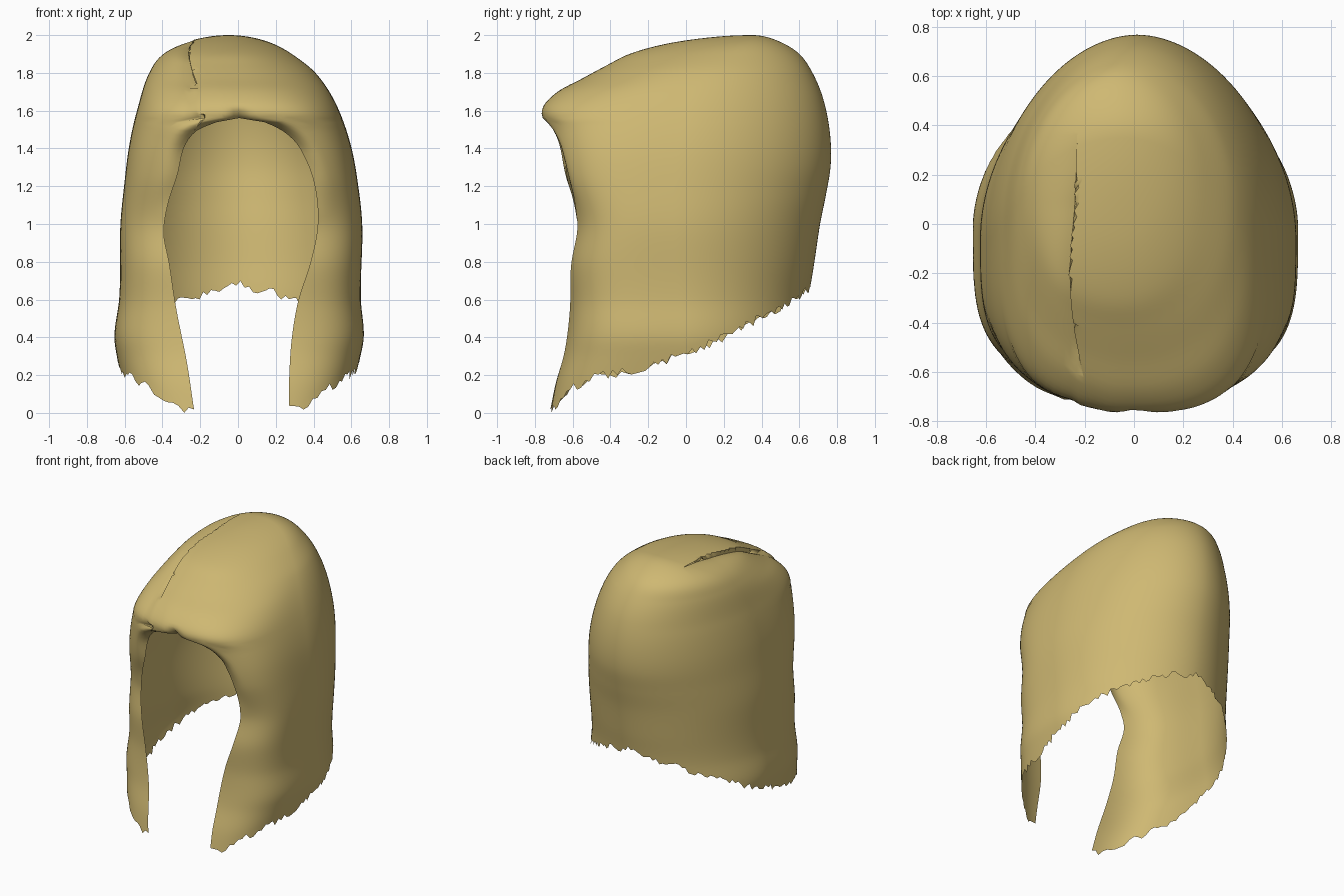
import bpy, bmesh, math, random
from mathutils import Vector

random.seed(4)
old = bpy.data.objects.get("Cube")
if old:
    bpy.data.objects.remove(old)

COLS, ROWS, TOP = 160, 90, 2.0


def curve(points, key=lambda v: v):
    """Smooth interpolation through (position, value) points."""
    pts = sorted((key(p), v) for p, v in points)
    xs, ys = [p[0] for p in pts], [p[1] for p in pts]
    slopes = [(ys[i + 1] - ys[i]) / (xs[i + 1] - xs[i]) for i in range(len(xs) - 1)]
    tans = [slopes[0]] + [(a + b) / 2 for a, b in zip(slopes, slopes[1:])] + [slopes[-1]]

    def value(p):
        x = min(max(key(p), xs[0]), xs[-1])
        i = 0
        while i < len(xs) - 2 and x > xs[i + 1]:
            i += 1
        h = xs[i + 1] - xs[i]
        t = (x - xs[i]) / h
        return ((1 + 2 * t) * (1 - t) ** 2 * ys[i] + t * (1 - t) ** 2 * h * tans[i]
                + t * t * (3 - 2 * t) * ys[i + 1] + t * t * (t - 1) * h * tans[i + 1])
    return value


def depth(z):
    return math.sqrt(max(TOP - z, 0))


# Profiles by height: front, back, half width, centre and squareness
front = curve([(2, .35), (1.985, .1), (1.955, -.1), (1.9, -.3), (1.84, -.42), (1.77, -.55),
               (1.7, -.68), (1.6, -.765), (1.5, -.735), (1.25, -.68), (1, -.605),
               (.78, -.63), (.55, -.625), (.33, -.65), (.15, -.7), (0, -.73)], depth)
back = curve([(2, .35), (1.98, .46), (1.9, .6), (1.8, .67), (1.65, .73), (1.45, .765),
              (1.3, .765), (1.15, .74), (1, .71), (.8, .68), (.6, .65), (0, .62)], depth)
width = curve([(2, 0), (1.95, .25), (1.9, .34), (1.8, .44), (1.6, .535), (1.4, .59),
               (1.2, .62), (1, .64), (.6, .64), (.4, .66), (.3, .645), (0, .58)], depth)
mid_x = curve([(2, -.05), (1.9, -.055), (1.8, -.03), (1.6, 0), (0, 0)])
mid_y = curve([(2, .35), (1.9, .2), (1.8, .1), (1.6, 0), (0, 0)])
square = curve([(2, 2), (1.8, 2.3), (1.6, 3), (1.3, 3.5), (0, 3.5)])

# Face opening half width by height, for each side
opening = {
    -1: curve([(0, .23), (.25, .27), (.57, .34), (.8, .38), (.95, .41), (1.1, .39),
               (1.25, .34), (1.45, .27), (1.51, .2), (1.545, .11), (1.56, 0)]),
    1: curve([(0, .27), (.2, .27), (.4, .28), (.6, .31), (.8, .37), (1, .405),
              (1.2, .39), (1.33, .35), (1.45, .28), (1.51, .2), (1.545, .11), (1.56, 0)])}
# Hem height by angle from the front
hem = curve([(21, .03), (27, .03), (34, .1), (52, .2), (58, .21), (90, .32),
             (121, .47), (149, .59), (180, .68)])


def hair_point(u, z):
    side = -1 if u < 0 else 1
    w = max(width(z), .0005)
    cx, cy, n = mid_x(z), mid_y(z), square(z)
    reach = max(cy - front(z), .0005)
    gap = min(opening[side](z), .95 * w) if z < 1.56 else 0
    start = math.atan2(gap, reach * (1 - (gap / w) ** n) ** (1 / n))
    a = start + (math.pi - start) * (1 - abs(u))
    s, c = math.sin(a), math.cos(a)
    if c < 0:
        reach, n = max(back(z) - cy, .0005), 1.9
    r = (abs(s / w) ** n + abs(c / reach) ** n) ** (-1 / n)
    y = cy - r * c
    # Roll the rim of the opening inwards
    fade = min(max((z - 1.05) / .35, 0), 1) * min(max((1.62 - z) / .06, 0), 1)
    y += .05 * max(1 - (a - start) / .14, 0) ** 2 * fade
    return Vector((cx + side * r * s, y, z))


# Hair shell with a ragged hem
bm = bmesh.new()
grid = []
for j in range(ROWS + 1):
    row = []
    for i in range(COLS + 1):
        u = 2 * i / COLS - 1
        low = hem(180 - 159 * abs(u))
        z = low + (TOP - low) * math.sin(j / ROWS * math.pi / 2)
        if j == 0:
            z = max(z + random.choice((-.025, -.012, 0, .008, .018)), 0)
        row.append(bm.verts.new(hair_point(u, z)))
    grid.append(row)
for lower, upper in zip(grid, grid[1:]):
    for i in range(COLS):
        bm.faces.new((lower[i], upper[i], upper[i + 1], lower[i + 1]))
bmesh.ops.remove_doubles(bm, verts=bm.verts, dist=.0015)

# Parting: cut the crown, open the seam and tuck one side under the other
PART, PART_END = -.23, .37


def on_crown(face):
    c = face.calc_center_median()
    return c.y < PART_END and c.z > 1.5 and abs(c.x - PART) < .1


faces = [f for f in bm.faces if on_crown(f)]
geom = list({e for f in faces for e in f.edges} | {v for f in faces for v in f.verts}) + faces
cut = bmesh.ops.bisect_plane(bm, geom=geom, dist=.0001, plane_co=(PART, 0, 0),
                             plane_no=(1, 0, 0))["geom_cut"]
seam = [e for e in cut if isinstance(e, bmesh.types.BMEdge)]
bm.normal_update()
normals = {tuple(v.co): v.normal.copy() for v in bm.verts}
bmesh.ops.split_edges(bm, edges=seam)
bend = curve([(-.76, .06), (-.55, .01), (-.25, -.035), (.1, -.015), (.37, 0), (.8, 0)])
for v in bm.verts:
    if v.co.z < 1.5 or v.co.y > PART_END:
        continue
    normal = normals.get(tuple(v.co), v.normal)
    off = v.co.x - PART
    tucked = bool(v.link_faces) and all(
        f.calc_center_median().x < PART for f in v.link_faces)
    shift = bend(v.co.y) * math.exp(-(off / .14) ** 2) * min((v.co.z - 1.5) / .06, 1)
    if tucked and off < .001:
        grow = min((PART_END - v.co.y) / .3, 1) * min((v.co.z - 1.5) / .06, 1)
        v.co -= normal * .028 * grow * math.exp(off / .07)
    v.co.x += shift

mesh = bpy.data.meshes.new("hair")
bm.to_mesh(mesh)
bm.free()
hair = bpy.data.objects.new("hair", mesh)
bpy.context.collection.objects.link(hair)

# Blond colour
blond = bpy.data.materials.new("blond")
blond.use_nodes = True
colour = (.62, .48, .17, 1)
blond.diffuse_color = colour
blond.node_tree.nodes["Principled BSDF"].inputs["Base Color"].default_value = colour
mesh.materials.append(blond)

bpy.context.view_layer.objects.active = hair
hair.select_set(True)
bpy.ops.object.shade_smooth_by_angle(angle=math.radians(60))
